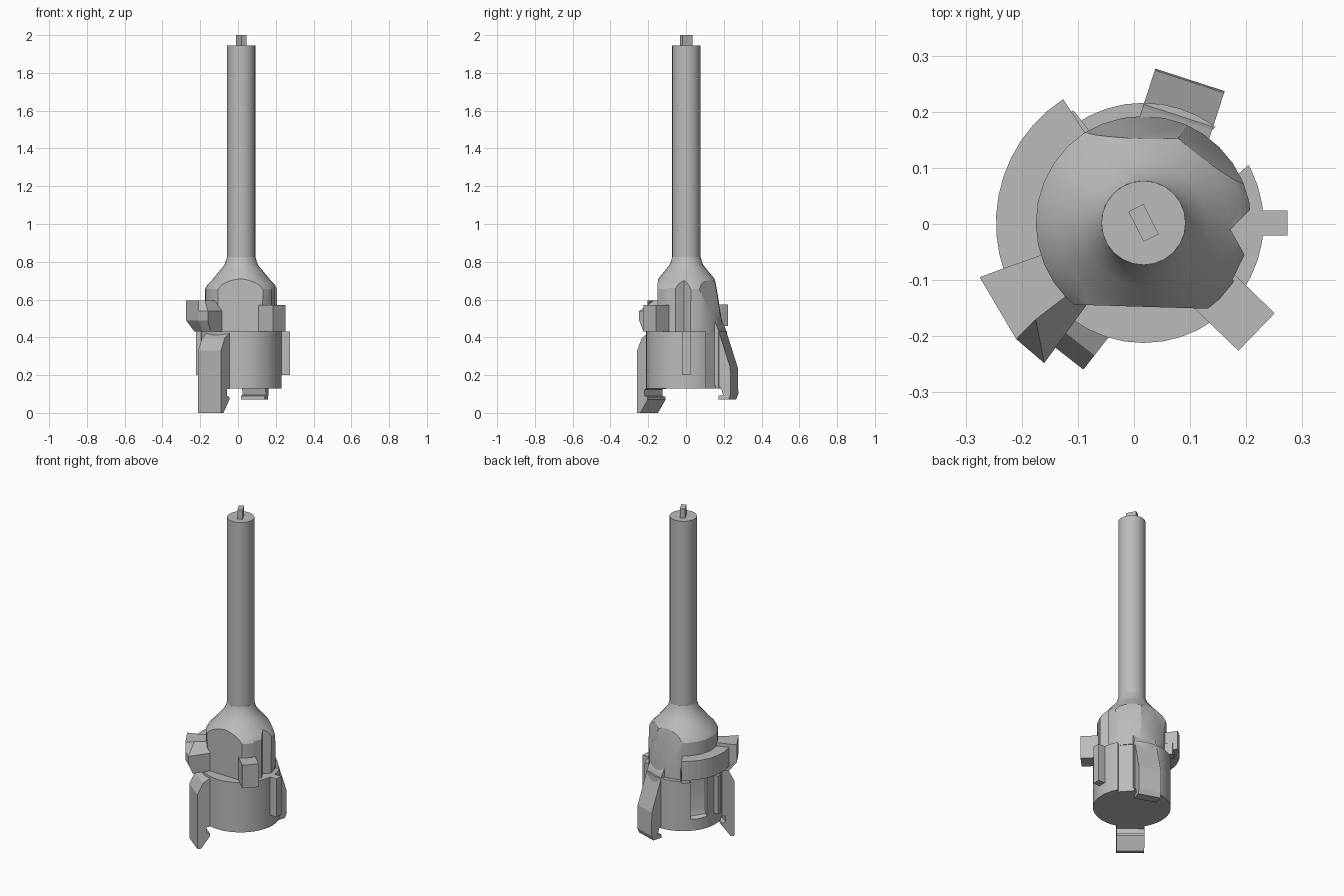
import bpy, bmesh
from math import sin, cos, pi, radians
from mathutils import Vector, Matrix

cube = bpy.data.objects.get("Cube")
if cube:
    bpy.data.objects.remove(cube)

CENTRE = Vector((0.017, 0.002, 0))
grey = bpy.data.materials.new("plain grey")
grey.use_nodes = True
colour = (0.5, 0.5, 0.5, 1)
grey.diffuse_color = colour
grey.node_tree.nodes["Principled BSDF"].inputs["Base Color"].default_value = colour


def finish(name, bm, smooth=False):
    bmesh.ops.recalc_face_normals(bm, faces=bm.faces[:])
    mesh = bpy.data.meshes.new(name)
    bm.to_mesh(mesh)
    bm.free()
    mesh.materials.append(grey)
    obj = bpy.data.objects.new(name, mesh)
    bpy.context.collection.objects.link(obj)
    if smooth:
        shade(obj)
    return obj


def shade(obj):
    bpy.ops.object.select_all(action='DESELECT')
    obj.select_set(True)
    bpy.context.view_layer.objects.active = obj
    bpy.ops.object.shade_smooth_by_angle(angle=radians(25))


def lathe(profile, steps):
    """Closed solid of revolution from (radius, height) points."""
    bm = bmesh.new()
    rings = [[bm.verts.new(CENTRE + Vector((r * cos(2 * pi * i / steps), r * sin(2 * pi * i / steps), z)))
              for i in range(steps)] for r, z in profile]
    for low, high in zip(rings, rings[1:]):
        for i in range(steps):
            j = (i + 1) % steps
            bm.faces.new((low[i], low[j], high[j], high[i]))
    bm.faces.new(rings[0][::-1])
    bm.faces.new(rings[-1])
    return bm


def radial(name, profile, angle, width):
    """(radius, height) outline, extruded sideways and turned to an angle."""
    bm = bmesh.new()
    turn = Matrix.Translation(CENTRE) @ Matrix.Rotation(radians(angle), 4, 'Z')
    sides = [[bm.verts.new(turn @ Vector((r, s * width / 2, z))) for r, z in profile] for s in (-1, 1)]
    bm.faces.new(sides[0])
    bm.faces.new(sides[1][::-1])
    for i in range(len(profile)):
        j = (i + 1) % len(profile)
        bm.faces.new((sides[0][i], sides[1][i], sides[1][j], sides[0][j]))
    return finish(name, bm)


def box_outline(r0, r1, z0, z1):
    return [(r0, z0), (r1, z0), (r1, z1), (r0, z1)]


def prism(name, low, high, z0, z1):
    """Solid between two plan outlines at two heights."""
    bm = bmesh.new()
    a = [bm.verts.new((x, y, z0)) for x, y in low]
    b = [bm.verts.new((x, y, z1)) for x, y in high]
    bm.faces.new(a)
    bm.faces.new(b)
    for i in range(len(a)):
        j = (i + 1) % len(a)
        bm.faces.new((a[i], a[j], b[j], b[i]))
    return finish(name, bm)


def slice_off(bm, point, normal):
    """Cut a flat and cap it."""
    geom = bm.verts[:] + bm.edges[:] + bm.faces[:]
    cut = bmesh.ops.bisect_plane(bm, geom=geom, dist=1e-5, plane_co=point, plane_no=normal, clear_outer=True)
    edges = [e for e in cut["geom_cut"] if isinstance(e, bmesh.types.BMEdge)]
    bmesh.ops.edgeloop_fill(bm, edges=edges)


def carve(target, cutter):
    mod = target.modifiers.new("carve", 'BOOLEAN')
    mod.operation = 'DIFFERENCE'
    mod.solver = 'EXACT'
    mod.object = cutter
    bpy.ops.object.select_all(action='DESELECT')
    bpy.context.view_layer.objects.active = target
    target.select_set(True)
    bpy.ops.object.modifier_apply(modifier=mod.name)
    bpy.data.objects.remove(cutter)


# Shaft and its end key
finish("shaft", lathe([(0.075, 0.76), (0.075, 1.945)], 24), True)
radial("end_key", box_outline(-0.03, 0.03, 1.93, 2.0), -63, 0.03)

# Bell with flats around it
bm = lathe([(0.19, 0.425), (0.192, 0.655), (0.178, 0.68), (0.153, 0.705), (0.112, 0.755),
            (0.088, 0.785), (0.075, 0.825)], 32)
slice_off(bm, (0, -0.147, 0.5), (-0.03, -1, 0))
slice_off(bm, (0, 0.157, 0.68), (0.02, 1, 0.17))
slope = Vector((cos(radians(52)), sin(radians(52)), 0.2))
slice_off(bm, CENTRE + Vector((0.1, 0.122, 0.69)), slope)
bell = finish("bell", bm)
notch = [(0.24, 0.06), (0.172, -0.01), (0.197, -0.055), (0.175, -0.1), (0.26, -0.13)]
carve(bell, prism("notch_cutter", notch, notch, 0.4, 0.72))
shade(bell)

# Lower drum with its slots
drum = finish("drum", lathe([(0.214, 0.13), (0.214, 0.432)], 40))
carve(drum, radial("back_slot_cutter", box_outline(0.185, 0.3, 0.1, 0.5), 41, 0.09))
carve(drum, radial("side_slot_cutter", [(0.18, 0.24), (0.19, 0.21), (0.25, 0.18), (0.25, 0.5), (0.18, 0.5)], 149, 0.1))
shade(drum)

# Small keys and peg
radial("left_key", box_outline(0.17, 0.257, 0.2, 0.432), 0, 0.045)
radial("right_key", box_outline(0.17, 0.24, 0.2, 0.432), 181, 0.03)
radial("corner_peg", box_outline(0.16, 0.28, 0.43, 0.57), -44, 0.093)

# Clip fingers
radial("front_finger", [(0.25, 0), (0.272, 0), (0.272, 0.33), (0.24, 0.395), (0.195, 0.425), (0.18, 0.425),
                        (0.18, 0.13), (0.22, 0.125), (0.22, 0.09), (0.2, 0.085), (0.2, 0.07)], 232, 0.153)
radial("back_finger", [(0.17, 0.5), (0.195, 0.45), (0.265, 0.24), (0.268, 0.1), (0.255, 0.07), (0.2, 0.07),
                       (0.2, 0.09), (0.225, 0.095), (0.215, 0.13), (0.17, 0.15)], 72, 0.13)

# Curved side band
start, end, steps = 123, 200, 10
angles = [radians(start + (end - start) * i / steps) for i in range(steps + 1)]
arc = [(CENTRE.x + r * cos(a), CENTRE.y + r * sin(a))
       for r, row in ((0.263, angles), (0.18, angles[::-1])) for a in row]
prism("side_band", arc, arc, 0.46, 0.575)
radial("band_leg", box_outline(0.17, 0.235, 0.43, 0.5), 128, 0.05)

# Thick block ending the band
inner = [(-0.085, -0.145), (-0.165, -0.055)]
rim = [(-0.235, -0.08), (-0.275, -0.095), (-0.21, -0.205), (-0.16, -0.248)]
foot = [(-0.215, -0.075), (-0.23, -0.085), (-0.185, -0.18), (-0.145, -0.225)]
prism("band_block_foot", foot + inner, rim + inner, 0.43, 0.49)
tip = [(-0.235, -0.08), (-0.275, -0.095), (-0.21, -0.205), (-0.175, -0.17)]
prism("band_block", rim + inner, rim + inner, 0.49, 0.54)
prism("band_block_top", rim + inner, tip + [(-0.11, -0.12), inner[1]], 0.54, 0.595)
